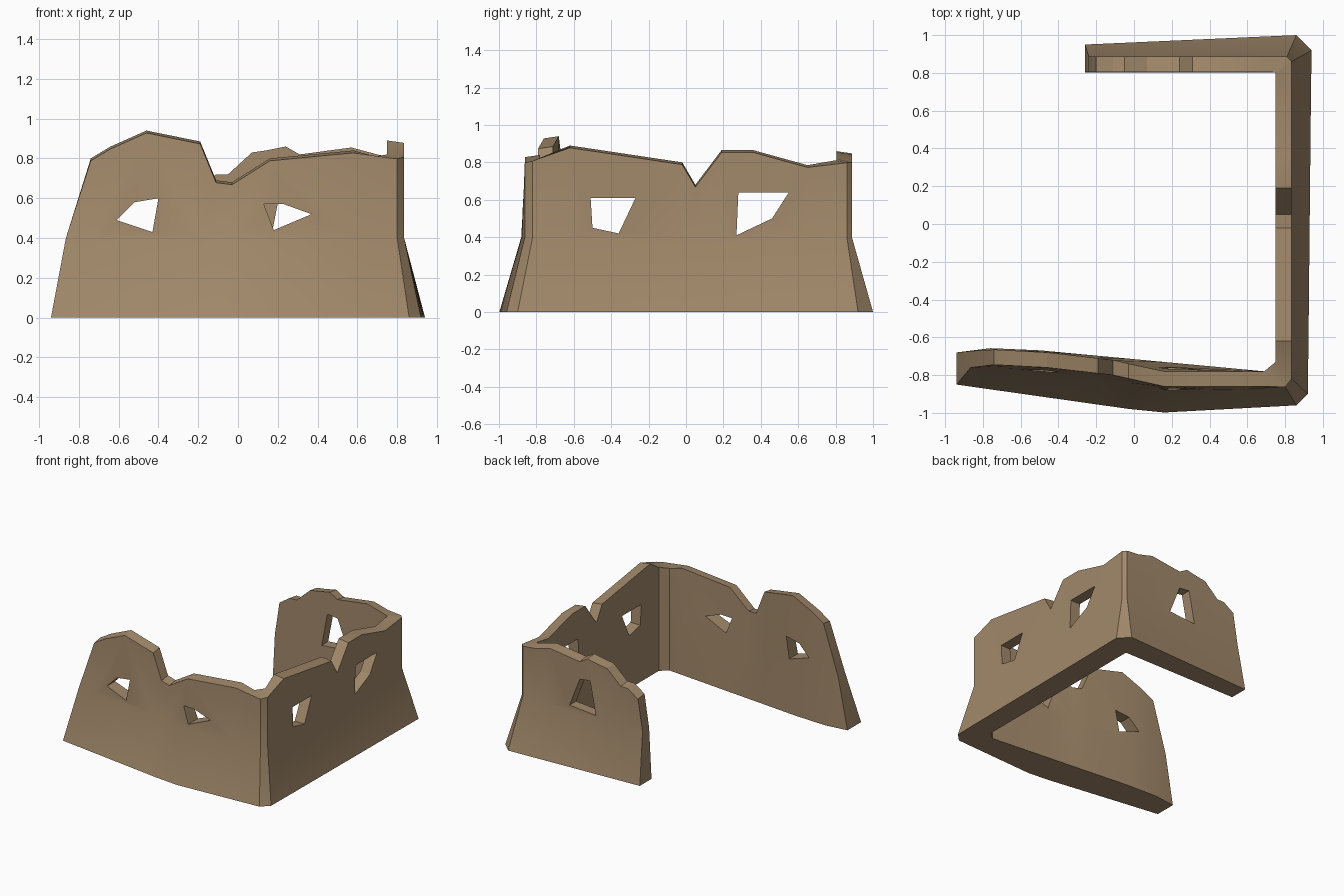
import bpy, bmesh

if "Cube" in bpy.data.objects:
    bpy.data.objects.remove(bpy.data.objects["Cube"])


def interp(table, t):
    """Piecewise linear lookup in a short list of (t, value)."""
    if t <= table[0][0]:
        return table[0][1]
    for (a, va), (b, vb) in zip(table, table[1:]):
        if t <= b:
            return va + (vb - va) * (t - a) / (b - a)
    return table[-1][1]


BEND = 0.4   # height where the flared base meets the upright wall
LIP = 0.012  # outer top edge sits slightly lower than the inner one


def ring(ob, om, ot, it, im, ib, z):
    """Wall cross-section: outer base, bend, top, then inner top, bend, base."""
    return [(*ob, 0), (*om, BEND), (*ot, z - LIP), (*it, z), (*im, BEND), (*ib, 0)]


def corner(ob, ot, inner, z):
    return ring(ob, ot, ot, inner, inner, inner, z)


rings = []

# front wall: bowed outwards, broken left end leaning inwards
f_ob = [(-0.94, -0.85), (0.12, -1.0), (0.86, -0.96)]
f_ot = [(-0.74, -0.745), (-0.46, -0.76), (-0.11, -0.80), (0.16, -0.86)]
f_it = [(-0.74, -0.665), (-0.46, -0.68), (-0.11, -0.72), (0.14, -0.78)]
f_ib = [(-0.94, -0.68), (-0.7, -0.65), (0.69, -0.78)]
front_top = [(-0.74, 0.80), (-0.64, 0.86), (-0.46, 0.94), (-0.19, 0.885),
             (-0.11, 0.69), (-0.03, 0.68), (0.16, 0.80), (0.58, 0.84)]
for x, z in front_top:
    xb = interp([(-0.74, -0.94), (-0.64, -0.76), (-0.46, -0.5), (-0.19, -0.19)], x) if x < -0.19 else x
    xm = interp([(-0.74, -0.865), (-0.64, -0.72), (-0.46, -0.48), (-0.19, -0.19)], x) if x < -0.19 else x
    ob, ot, it, ib = (interp(f_ob, xb), interp(f_ot, x), interp(f_it, x), interp(f_ib, xb))
    rings.append(ring((xb, ob), (xm, ot + (ob - ot) * 0.15), (x, ot), (x, it),
                      (xm, (it + ib) / 2), (xb, ib), z))

# front right corner
rings.append(corner((0.86, -0.96), (0.80, -0.862), (0.69, -0.78), 0.81))
rings.append(corner((0.92, -0.90), (0.835, -0.82), (0.75, -0.73), 0.82))

# right wall
for y, z in [(-0.62, 0.89), (-0.02, 0.80), (0.05, 0.68), (0.19, 0.865),
             (0.36, 0.865), (0.65, 0.785)]:
    rings.append(corner((0.93 + 0.01 * y, y), (0.835, y), (0.75, y), z))

# back right corner
rings.append(corner((0.94, 0.92), (0.835, 0.86), (0.75, 0.795), 0.81))
rings.append(corner((0.86, 1.0), (0.81, 0.887), (0.745, 0.803), 0.81))

# back wall with its short broken end
for x, z in [(0.70, 0.82), (0.57, 0.855), (0.31, 0.82), (0.24, 0.86), (0.14, 0.84),
             (0.07, 0.83), (-0.05, 0.72), (-0.11, 0.72), (-0.20, 0.66)]:
    end = x < -0.15
    xb, xm = (-0.26, -0.24) if end else (x, x)
    yb = interp([(-0.26, 0.95), (0.86, 1.0)], xb)
    rings.append(ring((xb, yb), (xm, 0.887), (x, 0.887), (x, 0.805), (xm, 0.805), (xb, 0.803), z))

# skin the cross-sections into one closed wall
bm = bmesh.new()
rows = [[bm.verts.new(p) for p in r] for r in rings]
for a, b in zip(rows, rows[1:]):
    for i in range(6):
        j = (i + 1) % 6
        bm.faces.new((a[i], b[i], b[j], a[j]))
for r in (rows[0], rows[-1]):
    for q in ((0, 1, 4, 5), (1, 2, 3, 4)):
        bm.faces.new([r[i] for i in q])
bmesh.ops.recalc_face_normals(bm, faces=bm.faces)
mesh = bpy.data.meshes.new("ruined_wall")
bm.to_mesh(mesh)
bm.free()
wall = bpy.data.objects.new("ruined_wall", mesh)
bpy.context.collection.objects.link(wall)

# broken window holes: outline, axis the hole runs along, range along it
windows = [
    ([(-0.61, 0.49), (-0.52, 0.58), (-0.40, 0.60), (-0.43, 0.43)], "y", -1.2, -0.4),
    ([(0.13, 0.57), (0.23, 0.57), (0.37, 0.52), (0.18, 0.44)], "y", -1.2, -0.4),
    ([(0.17, 0.42), (0.40, 0.44), (0.31, 0.67), (0.22, 0.68)], "y", 0.6, 1.2),
    ([(-0.51, 0.61), (-0.27, 0.61), (-0.36, 0.42), (-0.50, 0.45)], "x", 0.5, 1.2),
    ([(0.28, 0.64), (0.55, 0.64), (0.46, 0.50), (0.27, 0.41)], "x", 0.5, 1.2),
]
bm = bmesh.new()
for pts, axis, lo, hi in windows:
    def place(d):
        return [bm.verts.new((u, d, z) if axis == "y" else (d, u, z)) for u, z in pts]
    a, b = place(lo), place(hi)
    bm.faces.new(a)
    bm.faces.new(b)
    for i in range(4):
        j = (i + 1) % 4
        bm.faces.new((a[i], a[j], b[j], b[i]))
bmesh.ops.recalc_face_normals(bm, faces=bm.faces)
cut_mesh = bpy.data.meshes.new("window_cutter")
bm.to_mesh(cut_mesh)
bm.free()
cutter = bpy.data.objects.new("window_cutter", cut_mesh)
cutter.hide_render = True
bpy.context.collection.objects.link(cutter)

bpy.context.view_layer.objects.active = wall
wall.select_set(True)
mod = wall.modifiers.new("windows", "BOOLEAN")
mod.operation = "DIFFERENCE"
mod.solver = "EXACT"
mod.object = cutter
bpy.ops.object.modifier_apply(modifier=mod.name)
bpy.data.objects.remove(cutter)

# single clay colour, soft shading across the flare
mat = bpy.data.materials.new("sandy_clay")
mat.diffuse_color = (0.36, 0.25, 0.145, 1)
mat.use_nodes = True
mat.node_tree.nodes["Principled BSDF"].inputs["Base Color"].default_value = mat.diffuse_color
wall.data.materials.clear()
wall.data.materials.append(mat)
bpy.ops.object.shade_smooth_by_angle(angle=0.5)
